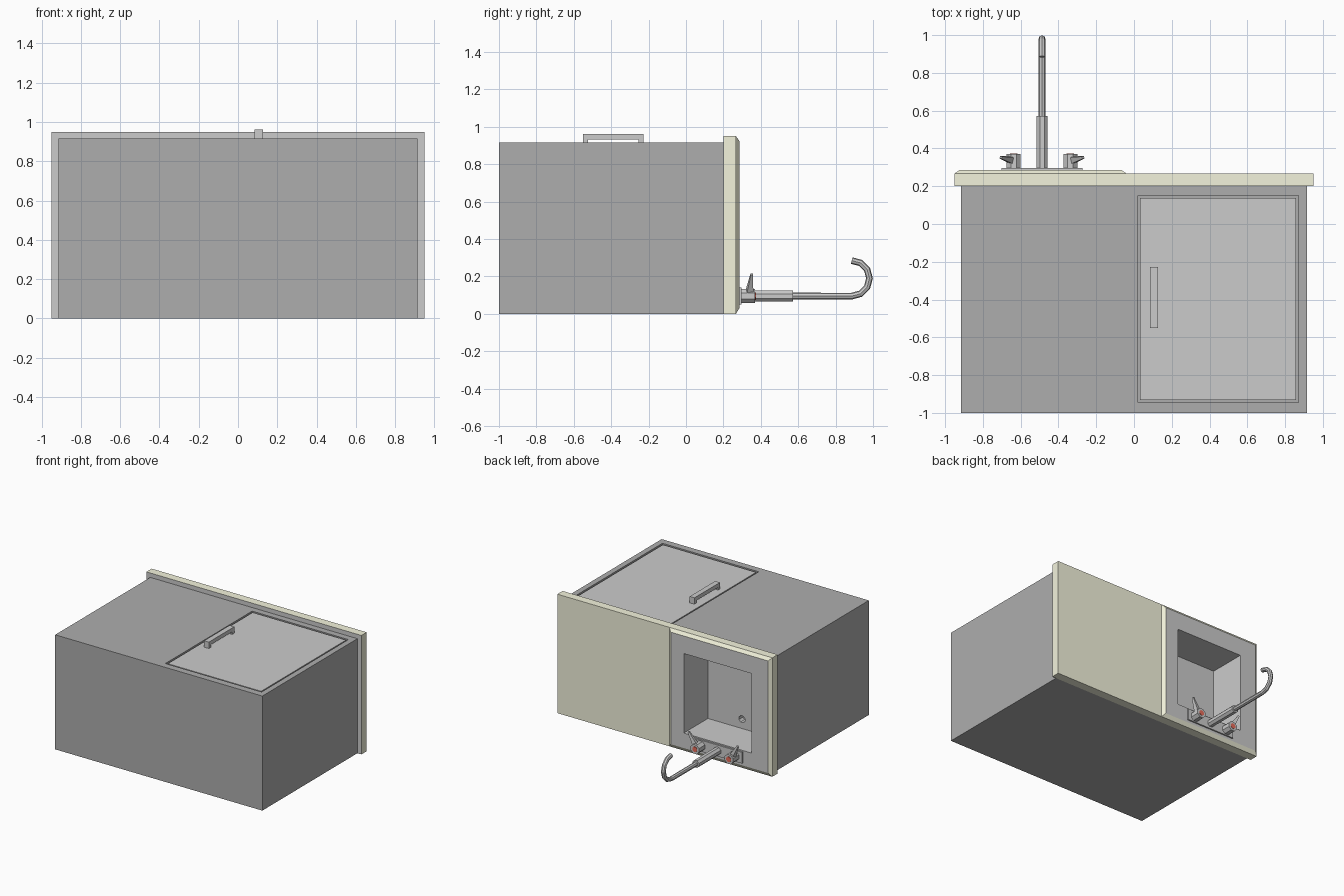
import bpy, bmesh, math
from mathutils import Vector, Matrix

if "Cube" in bpy.data.objects:
    bpy.data.objects.remove(bpy.data.objects["Cube"])


def material(name, rgb):
    m = bpy.data.materials.new(name)
    m.diffuse_color = (*rgb, 1)
    m.use_nodes = True
    m.node_tree.nodes["Principled BSDF"].inputs["Base Color"].default_value = m.diffuse_color
    return m


STEEL = material("steel_grey", (0.8, 0.8, 0.8))
DARK = material("cabinet_grey", (0.42, 0.42, 0.42))
BEIGE = material("worktop_beige", (0.9, 0.9, 0.72))
RED = material("red_cap", (0.8, 0.15, 0.1))


def finish(name, bm, mats):
    bmesh.ops.recalc_face_normals(bm, faces=bm.faces)
    me = bpy.data.meshes.new(name)
    bm.to_mesh(me)
    bm.free()
    for m in mats:
        me.materials.append(m)
    ob = bpy.data.objects.new(name, me)
    bpy.context.collection.objects.link(ob)
    return ob


def box(name, lo, hi, mats):
    bm = bmesh.new()
    bmesh.ops.create_cube(bm, size=1)
    for v in bm.verts:
        v.co = Vector([lo[i] if v.co[i] < 0 else hi[i] for i in range(3)])
    return finish(name, bm, mats)


def rod(name, p0, p1, r0, r1, sides, mat):
    p0, p1 = Vector(p0), Vector(p1)
    d = p1 - p0
    spin = Matrix.Rotation(math.pi / sides, 4, 'Z')
    m = Matrix.Translation((p0 + p1) / 2) @ d.to_track_quat('Z', 'Y').to_matrix().to_4x4() @ spin
    bm = bmesh.new()
    bmesh.ops.create_cone(bm, cap_ends=True, segments=sides, radius1=r0,
                          radius2=r1, depth=d.length, matrix=m)
    return finish(name, bm, [mat])


def cut(ob, cutter):
    mod = ob.modifiers.new("cut", 'BOOLEAN')
    mod.operation = 'DIFFERENCE'
    mod.solver = 'EXACT'
    mod.material_mode = 'TRANSFER'
    mod.object = cutter
    bpy.context.view_layer.objects.active = ob
    bpy.ops.object.modifier_apply(modifier=mod.name)


# cabinet, worktop and raised sink rim (the unit lies on its back, its top faces +y)
cabinet = box("cabinet", (-0.915, -1, 0), (0.915, 0.2, 0.915), [DARK])
worktop = box("worktop", (-0.95, 0.2, 0), (0.95, 0.267, 0.95), [BEIGE, STEEL])
rim = box("sink_rim", (-0.95, 0.267, 0), (-0.04, 0.285, 0.95), [BEIGE, STEEL])
for v in rim.data.vertices:
    if v.co.y > 0.28:
        v.co.x += 0.025 if v.co.x < -0.5 else -0.025
        v.co.z += 0.03 if v.co.z < 0.5 else -0.025
rim.data.update()
for f in rim.data.polygons:
    if f.normal.y > 0.95:
        f.material_index = 1
for f in worktop.data.polygons:
    if f.normal.y < -0.95:
        f.material_index = 1

# basin, drain and door recess are cut out
basin = box("basin_cutter", (-0.78, -0.02, 0.15), (-0.18, 0.4, 0.785), [STEEL])
drain = rod("drain_cutter", (-0.48, 0.0, 0.225), (-0.48, -0.07, 0.225), 0.028, 0.028, 8, STEEL)
recess = box("door_recess_cutter", (0.02, -0.945, 0.875), (0.87, 0.15, 1.0), [DARK])
for ob in (cabinet, worktop, rim):
    cut(ob, basin)
cut(cabinet, drain)
cut(cabinet, recess)
for c in (basin, drain, recess):
    bpy.data.objects.remove(c, do_unlink=True)

# door
box("door", (0.033, -0.932, 0.875), (0.857, 0.138, 0.912), [STEEL])

# door handle: bracket profile in y-z, extruded along x
profile = [(-0.55, 0.91), (-0.525, 0.91), (-0.525, 0.932), (-0.255, 0.932),
           (-0.255, 0.91), (-0.228, 0.91), (-0.228, 0.963), (-0.55, 0.963)]
bm = bmesh.new()
face = bm.faces.new([bm.verts.new((0.085, y, z)) for y, z in profile])
ext = bmesh.ops.extrude_face_region(bm, geom=[face])["geom"]
bmesh.ops.translate(bm, vec=(0.042, 0, 0), verts=[g for g in ext if isinstance(g, bmesh.types.BMVert)])
finish("door_handle", bm, [STEEL])

# tap base plate and lower pipe
TX, TZ = -0.487, 0.095
box("tap_plate", (TX - 0.215, 0.285, 0.05), (TX + 0.215, 0.296, 0.14), [STEEL])
rod("tap_pipe", (TX, 0.29, TZ), (TX, 0.573, TZ), 0.031, 0.031, 8, STEEL)

# hooked spout
R = 0.095
path = [(TX, 0.57, TZ)]
for i in range(7):
    a = math.pi * i / 6
    path.append((TX, 0.886 + R * math.sin(a), TZ + R - R * math.cos(a)))
cu = bpy.data.curves.new("tap_spout", 'CURVE')
cu.dimensions = '3D'
cu.bevel_depth = 0.018
cu.bevel_resolution = 2
cu.use_fill_caps = True
sp = cu.splines.new('POLY')
sp.use_smooth = False
sp.points.add(len(path) - 1)
for p, co in zip(sp.points, path):
    p.co = (*co, 1)
cu.materials.append(STEEL)
spout = bpy.data.objects.new("tap_spout", cu)
bpy.context.collection.objects.link(spout)
bpy.ops.object.select_all(action='DESELECT')
spout.select_set(True)
bpy.context.view_layer.objects.active = spout
bpy.ops.object.convert(target='MESH')

# two valves with levers and red caps
for side, s in (("left", -1), ("right", 1)):
    x = TX + s * 0.15
    rod(side + "_valve", (x, 0.29, TZ), (x, 0.37, TZ), 0.04, 0.04, 8, STEEL)
    rod(side + "_valve_cap", (x, 0.369, TZ), (x, 0.373, TZ), 0.022, 0.022, 8, RED)
    rod(side + "_lever", (x + s * 0.01, 0.338, TZ + 0.015), (x + s * 0.068, 0.352, 0.212),
        0.026, 0.009, 4, STEEL)
